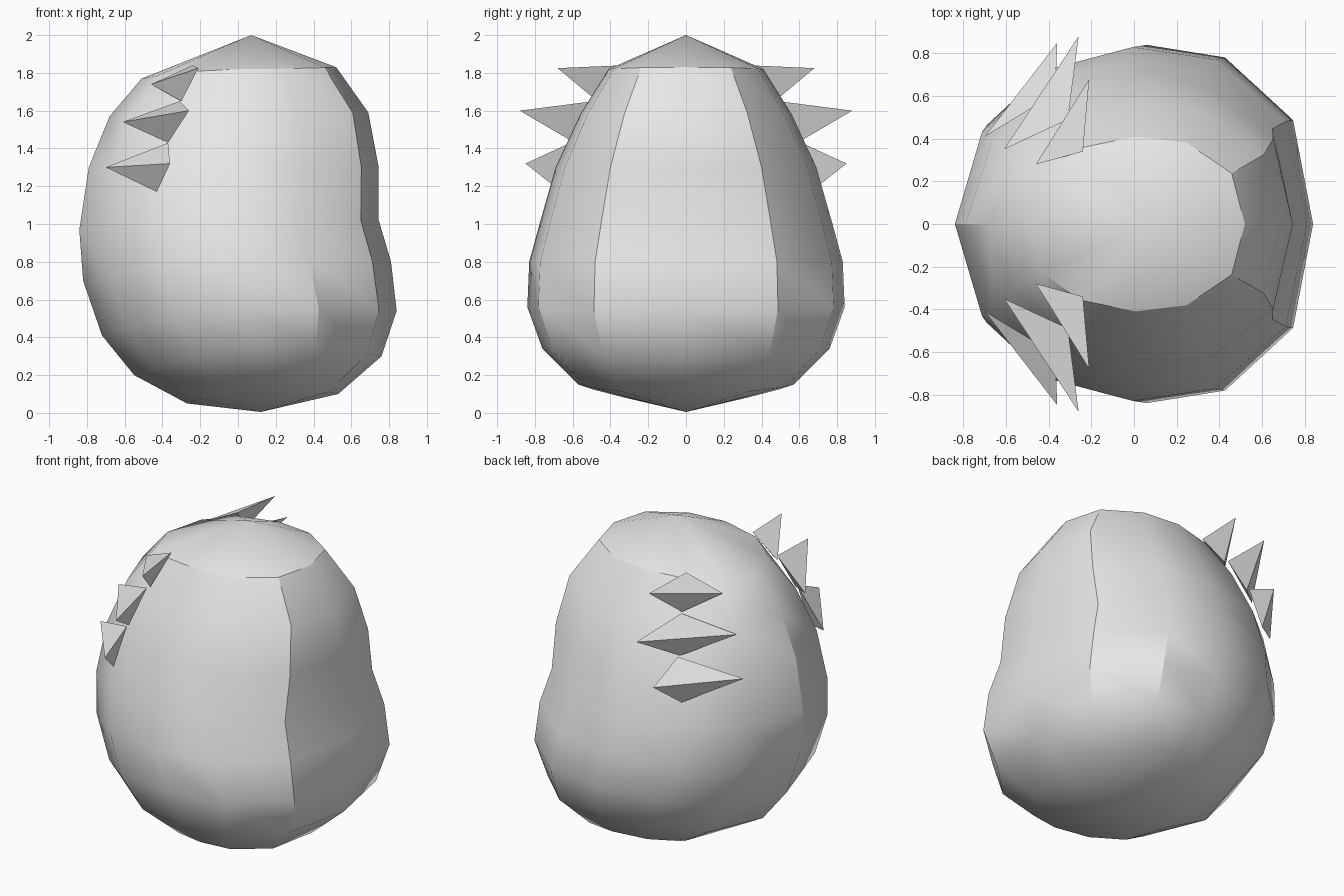
import bpy, bmesh

cube = bpy.data.objects.get("Cube")
if cube:
    bpy.data.objects.remove(cube, do_unlink=True)

grey = bpy.data.materials.new("light_grey")
grey.use_nodes = True
grey.diffuse_color = (0.8, 0.8, 0.8, 1)
grey.node_tree.nodes["Principled BSDF"].inputs["Base Color"].default_value = (0.8, 0.8, 0.8, 1)


def make_object(name, bm):
    bmesh.ops.recalc_face_normals(bm, faces=bm.faces[:])
    mesh = bpy.data.meshes.new(name)
    bm.to_mesh(mesh)
    bm.free()
    mesh.materials.append(grey)
    obj = bpy.data.objects.new(name, mesh)
    bpy.context.collection.objects.link(obj)
    return obj


# Head rings: left x, left z, right x, right z, half depth, middle z
RINGS = [
    (-0.51, 1.77, 0.52, 1.83, 0.41, 1.82),
    (-0.68, 1.57, 0.69, 1.59, 0.56, 1.58),
    (-0.79, 1.30, 0.745, 1.30, 0.69, 1.30),
    (-0.84, 0.97, 0.745, 1.02, 0.77, 1.02),
    (-0.82, 0.70, 0.81, 0.80, 0.83, 0.80),
    (-0.72, 0.41, 0.84, 0.54, 0.84, 0.56),
    (-0.55, 0.20, 0.76, 0.30, 0.76, 0.34),
    (-0.27, 0.05, 0.53, 0.10, 0.57, 0.15),
]
# Half of the angular cross-section, mirrored across y
HALF = [(1, 0), (0.88, 0.58), (0.47, 0.93), (0, 1), (-0.5, 0.87), (-0.84, 0.56), (-1, 0)]
SECTION = HALF + [(u, -v) for u, v in HALF[-2:0:-1]]


def ring_point(ring, u, v):
    lx, lz, rx, rz, depth, mid = ring
    end = rz if u > 0 else lz
    return ((lx + rx) / 2 + u * (rx - lx) / 2, v * depth, mid + (end - mid) * u * u)


# Head: tilted rings closed by a point at the crown and the chin
bm = bmesh.new()
loops = [[bm.verts.new(ring_point(r, u, v)) for u, v in SECTION] for r in RINGS]
crown = bm.verts.new((0.07, 0, 2))
chin = bm.verts.new((0.12, 0, 0.005))
n = len(SECTION)
for i in range(n):
    j = (i + 1) % n
    for a, b in zip(loops, loops[1:]):
        bm.faces.new((a[i], b[i], b[j], a[j]))
    bm.faces.new((crown, loops[0][i], loops[0][j]))
    bm.faces.new((chin, loops[-1][j], loops[-1][i]))
head = make_object("head", bm)
bpy.ops.object.select_all(action="DESELECT")
bpy.context.view_layer.objects.active = head
head.select_set(True)
bpy.ops.object.shade_smooth_by_angle(angle=0.56)

# Swept spikes: outer root, lower root, upper root, tip
SPIKES = [
    ((-0.46, 0.28, 1.74), (-0.30, 0.47, 1.65), (-0.24, 0.34, 1.84), (-0.21, 0.68, 1.825)),
    ((-0.61, 0.35, 1.54), (-0.37, 0.59, 1.43), (-0.31, 0.49, 1.65), (-0.26, 0.88, 1.60)),
    ((-0.70, 0.41, 1.30), (-0.43, 0.66, 1.17), (-0.37, 0.61, 1.43), (-0.36, 0.85, 1.32)),
]
for side, sign in (("front", -1), ("back", 1)):
    bm = bmesh.new()
    for spike in SPIKES:
        a, b, c, tip = [bm.verts.new((x, sign * y, z)) for x, y, z in spike]
        for tri in ((a, b, tip), (b, c, tip), (c, a, tip), (a, c, b)):
            bm.faces.new(tri)
    make_object(side + "_spikes", bm)
